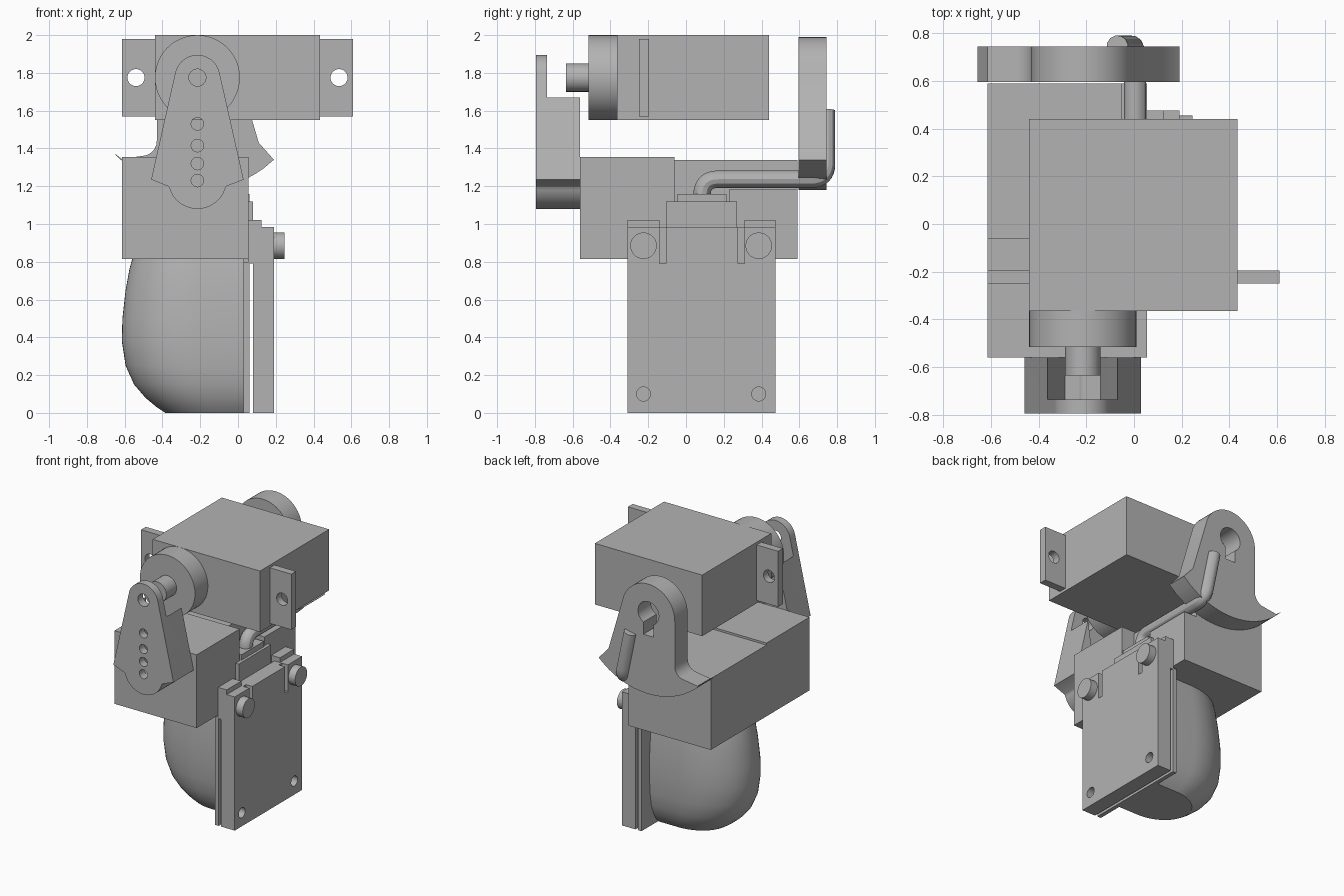
import bpy, bmesh
from math import sin, cos, pi, radians, sqrt
from mathutils import Vector

cube = bpy.data.objects.get("Cube")
if cube:
    bpy.data.objects.remove(cube, do_unlink=True)

grey = bpy.data.materials.new("plain grey")
grey.use_nodes = True
grey.diffuse_color = (0.45, 0.45, 0.45, 1)
grey.node_tree.nodes["Principled BSDF"].inputs["Base Color"].default_value = grey.diffuse_color


def finish(name, bm, smooth=True):
    bmesh.ops.recalc_face_normals(bm, faces=bm.faces)
    me = bpy.data.meshes.new(name)
    bm.to_mesh(me)
    bm.free()
    me.materials.append(grey)
    ob = bpy.data.objects.new(name, me)
    bpy.context.collection.objects.link(ob)
    if smooth:
        shade(ob)
    return ob


def shade(ob):
    bpy.ops.object.select_all(action='DESELECT')
    ob.select_set(True)
    bpy.context.view_layer.objects.active = ob
    bpy.ops.object.shade_smooth_by_angle(angle=radians(30))


def prism(name, outline, lo, hi, axis="y"):
    """Extrude an outline: (x, z) along y, or (y, z) along x."""
    bm = bmesh.new()
    place = (lambda a, b: (a, lo, b)) if axis == "y" else (lambda a, b: (lo, a, b))
    face = bm.faces.new([bm.verts.new(place(a, b)) for a, b in outline])
    new = bmesh.ops.extrude_face_region(bm, geom=[face])["geom"]
    step = Vector((0, hi - lo, 0)) if axis == "y" else Vector((hi - lo, 0, 0))
    bmesh.ops.translate(bm, vec=step, verts=[v for v in new if isinstance(v, bmesh.types.BMVert)])
    return finish(name, bm)


def box(name, x, y, z):
    return prism(name, [(x[0], z[0]), (x[1], z[0]), (x[1], z[1]), (x[0], z[1])], *y)


def arc(cx, cz, r, start, end, n=24):
    angles = [radians(start + (end - start) * i / n) for i in range(n + 1)]
    return [(cx + r * cos(a), cz + r * sin(a)) for a in angles]


def disc(name, a, b, r, lo, hi, axis="y"):
    return prism(name, arc(a, b, r, 0, 352.5, 47), lo, hi, axis)


def cut(ob, *cutters):
    """Subtract the cutters, bake the result and remove them."""
    for c in cutters:
        c.hide_render = True
        m = ob.modifiers.new("cut", 'BOOLEAN')
        m.operation, m.solver, m.object = 'DIFFERENCE', 'EXACT', c
    graph = bpy.context.evaluated_depsgraph_get()
    ob.data = bpy.data.meshes.new_from_object(ob.evaluated_get(graph))
    ob.modifiers.clear()
    for c in cutters:
        bpy.data.objects.remove(c, do_unlink=True)
    shade(ob)


AX, AZ = -0.215, 1.775  # drive axis

# Servo body, ears and output shaft
box("servo_body", (-0.44, 0.435), (-0.365, 0.44), (1.55, 2.0))
for side, inner, outer, hole in (("right", -0.44, -0.615, -0.54), ("left", 0.435, 0.61, 0.535)):
    ear = box(side + "_servo_ear", (inner, outer), (-0.25, -0.195), (1.57, 1.98))
    cut(ear, disc("cutter", hole, AZ, 0.045, -0.3, -0.1))
disc("servo_boss", AX, AZ, 0.225, -0.515, -0.365)
disc("servo_shaft", AX, AZ, 0.075, -0.635, -0.515)

# Front lever: tapered arm with a pocket behind and a row of holes
lever_outline = (arc(AX, AZ, 0.12, 12, 168) + [(-0.46, 1.235), (-0.37, 1.2)]
                 + arc(AX, 1.235, 0.155, 195, 345) + [(-0.06, 1.2), (0.03, 1.235)])
lever = prism("front_lever", lever_outline, -0.795, -0.56)
pocket = prism("cutter", [(-0.37, 1.72), (-0.06, 1.72), (-0.08, 1.6), (-0.14, 1.2),
                          (-0.29, 1.2), (-0.35, 1.6)], -0.735, -0.5)
clearance = box("cutter", (-0.6, 0.2), (-0.735, -0.5), (1.69, 2.0))
holes = [disc("cutter", AX, z, 0.033, -0.9, -0.4) for z in (1.23, 1.32, 1.415, 1.53)]
cut(lever, pocket, clearance, disc("cutter", AX, AZ, 0.045, -0.9, -0.4), *holes)

# Rear cam plate with a hooked spur and keyhole
R = 0.595
left_x, right_x = -0.615, 0.135
start = 180 + 42.2
cam_outline = (arc(AX, AZ, 0.215, 20, 180) + [(-0.43, 1.44)]
               + arc(-0.51, 1.44, 0.08, 0, -90, 6) + [(left_x, 1.345)]
               + arc(AX, AZ, R, start, 306)
               + [(0.19, 1.34), (0.11, 1.43)])
cam = prism("rear_cam", cam_outline, 0.595, 0.745)
cut(cam, disc("cutter", AX, AZ, 0.085, 0.5, 0.9))
cut(cam, box("cutter", (AX - 0.04, AX + 0.04), (0.5, 0.9), (1.61, AZ)))

# Mounting block
box("block_front", (-0.615, 0.055), (-0.56, -0.06), (0.815, 1.355))
box("block_rear_wall", (-0.615, -0.05), (-0.06, 0.59), (0.815, 1.34))
box("block_rear_ledge", (-0.05, 0.055), (0.23, 0.59), (0.815, 1.185))

# Rounded motor housing, lofted from D-shaped sections
sections = [(0.0, -0.385, 0.2), (0.03, -0.43, 0.225), (0.08, -0.49, 0.255), (0.15, -0.55, 0.28),
            (0.25, -0.595, 0.295), (0.38, -0.615, 0.3), (0.5, -0.612, 0.3), (0.65, -0.595, 0.29),
            (0.76, -0.575, 0.28), (0.815, -0.56, 0.27)]
bm = bmesh.new()
rings = []
for z, left, half in sections:
    mid = left * 0.35
    pts = [(0.03, half)] + [(mid + (left - mid) * sin(a), half * cos(a))
                            for a in [pi * i / 32 for i in range(33)]] + [(0.03, -half)]
    rings.append([bm.verts.new((x, 0.082 + y, z)) for x, y in pts])
for lower, upper in zip(rings, rings[1:]):
    for i in range(len(lower)):
        j = (i + 1) % len(lower)
        bm.faces.new((lower[i], lower[j], upper[j], upper[i]))
bm.faces.new(rings[0])
bm.faces.new(rings[-1])
finish("motor_housing", bm)

# Side plates, clips and screws
Y0, Y1 = -0.31, 0.475
box("inner_plate", (0.03, 0.06), (Y0, Y1), (0, 0.8))
cover = box("cover_plate", (0.08, 0.19), (Y0, Y1), (0, 0.985))
slots = []
for i, (screw, a, b, s0, s1) in enumerate(((-0.225, Y0, -0.14, -0.14, -0.105),
                                           (0.385, 0.31, Y1, 0.275, 0.31))):
    box("clip_%d" % i, (0.055, 0.125), (a, b), (0.79, 1.02))
    box("clip_tongue_%d" % i, (0.055, 0.14), (s0, s1), (0.79, 0.92))
    disc("screw_%d" % i, screw, 0.885, 0.07, 0.12, 0.245, "x")
    slots.append(box("cutter", (0.14, 0.3), (s0, s1), (0.79, 1.1)))
    slots.append(disc("cutter", screw, 0.1, 0.037, 0.13, 0.3, "x"))
cut(cover, *slots)

# Connector carrying the pipe
box("connector", (-0.05, 0.08), (-0.105, 0.27), (0.8, 1.12))
box("connector_cap", (-0.05, 0.06), (-0.045, 0.215), (1.12, 1.16))

# Bent pipe
curve = bpy.data.curves.new("bent_pipe", 'CURVE')
curve.dimensions = '3D'
curve.bevel_depth = 0.046
curve.bevel_resolution = 4
curve.use_fill_caps = True
spline = curve.splines.new('POLY')
path = [Vector((0.005, 0.085, 1.13))]
corners = [Vector((0.005, 0.085, 1.237)), Vector((0.005, 0.745, 1.237))]
end = Vector((-0.07, 0.745, 1.6))
for i, c in enumerate(corners):
    nxt = corners[1] if i == 0 else end
    a = c + (path[-1] - c).normalized() * 0.085
    b = c + (nxt - c).normalized() * 0.085
    path += [a * (1 - t) ** 2 + c * 2 * t * (1 - t) + b * t * t for t in [k / 8 for k in range(9)]]
path.append(end)
spline.points.add(len(path) - 1)
for p, co in zip(spline.points, path):
    p.co = (*co, 1)
pipe = bpy.data.objects.new("pipe_source", curve)
bpy.context.collection.objects.link(pipe)
mesh = bpy.data.meshes.new_from_object(pipe.evaluated_get(bpy.context.evaluated_depsgraph_get()))
bpy.data.objects.remove(pipe, do_unlink=True)
mesh.materials.clear()
mesh.materials.append(grey)
tube = bpy.data.objects.new("bent_pipe", mesh)
bpy.context.collection.objects.link(tube)
shade(tube)
